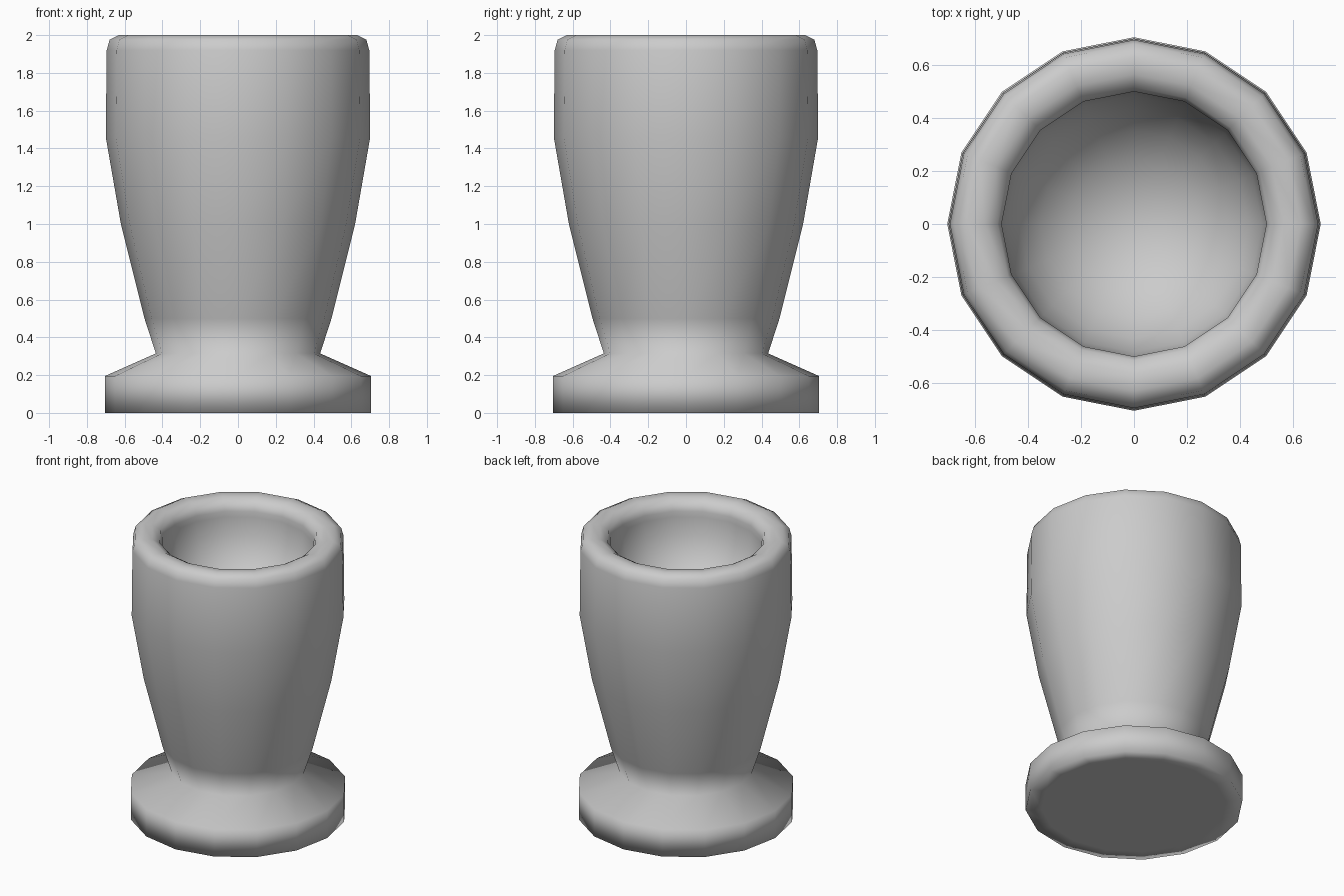
import bpy
import bmesh
import math

if "Cube" in bpy.data.objects:
    bpy.data.objects.remove(bpy.data.objects["Cube"], do_unlink=True)

SIDES = 16

# One plain grey material
grey = bpy.data.materials.new("plain grey")
grey.use_nodes = True
grey.diffuse_color = (0.6, 0.6, 0.6, 1)
grey.node_tree.nodes["Principled BSDF"].inputs["Base Color"].default_value = (0.6, 0.6, 0.6, 1)


def lathe(name, profile):
    """Spin a (radius, height) profile around z into a smooth solid."""
    bm = bmesh.new()
    verts = [bm.verts.new((r, 0, z)) for r, z in profile]
    edges = [bm.edges.new(pair) for pair in zip(verts, verts[1:])]
    bmesh.ops.spin(bm, geom=verts + edges, cent=(0, 0, 0), axis=(0, 0, 1),
                   angle=math.tau, steps=SIDES, use_merge=True)
    bmesh.ops.remove_doubles(bm, verts=bm.verts, dist=0.0005)
    bmesh.ops.recalc_face_normals(bm, faces=bm.faces)
    for face in bm.faces:
        face.smooth = True
    mesh = bpy.data.meshes.new(name)
    bm.to_mesh(mesh)
    bm.free()
    mesh.materials.append(grey)
    obj = bpy.data.objects.new(name, mesh)
    bpy.context.collection.objects.link(obj)
    return obj


# Foot, neck and flared wall
foot = [(0, 0), (0.6, 0), (0.705, 0), (0.705, 0.195)]
wall = [(0.435, 0.315), (0.495, 0.5), (0.62, 1.0), (0.7, 1.46), (0.695, 1.92)]

# Rounded rim
rim = [(0.68, 1.975), (0.63, 2.0), (0.565, 1.995), (0.515, 1.965), (0.5, 1.92)]

# Round hollow inside
hollow_radius, hollow_top, steps = 0.5, 1.88, 6
hollow = []
for i in range(steps + 1):
    a = math.pi / 2 * i / steps
    hollow.append((hollow_radius * math.cos(a), hollow_top - hollow_radius * math.sin(a)))

lathe("cup", foot + wall + rim + hollow)
